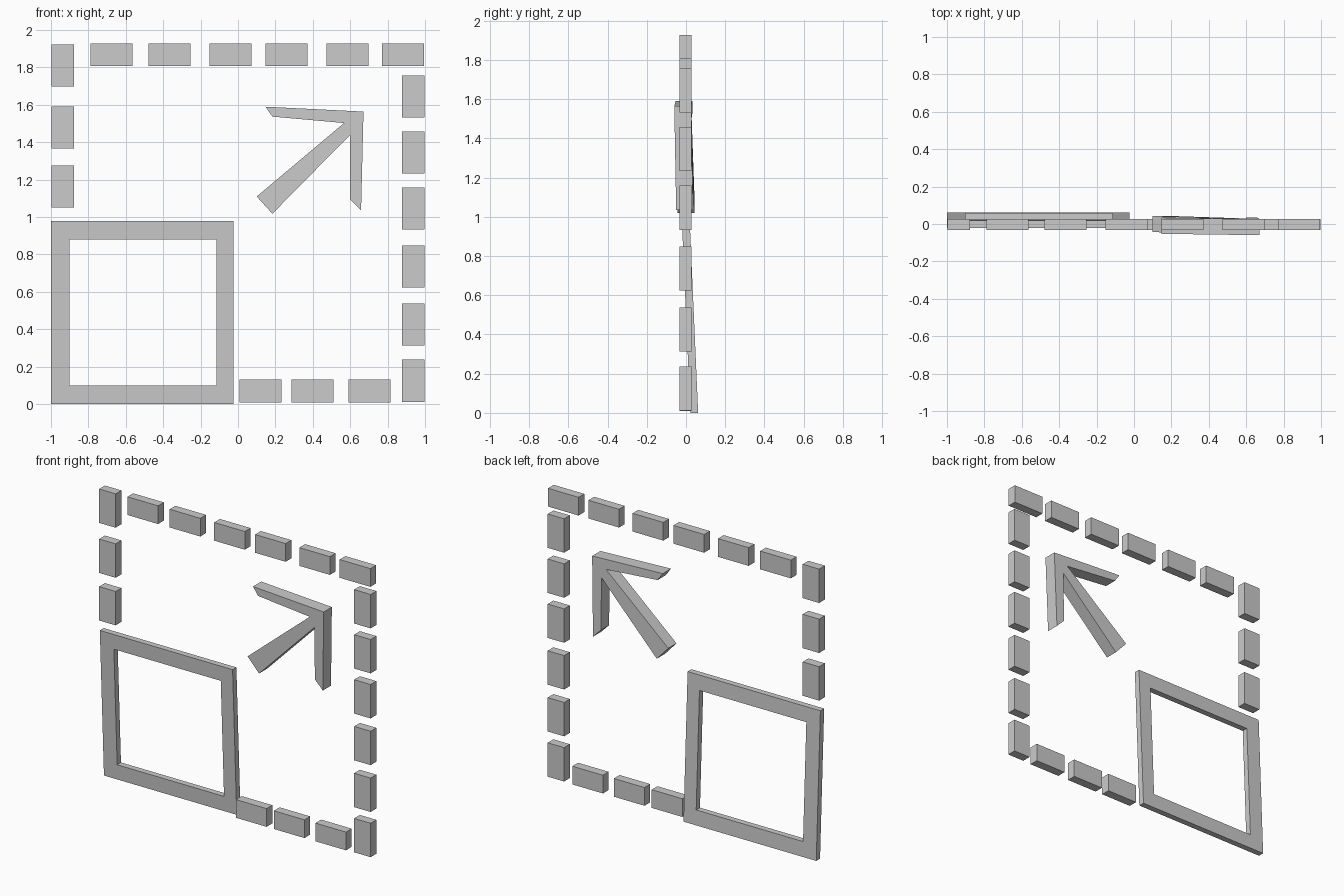
import bpy, bmesh

if "Cube" in bpy.data.objects:
    bpy.data.objects.remove(bpy.data.objects["Cube"])

def make_object(name, bm):
    bmesh.ops.recalc_face_normals(bm, faces=bm.faces)
    mesh = bpy.data.meshes.new(name)
    bm.to_mesh(mesh)
    bm.free()
    obj = bpy.data.objects.new(name, mesh)
    bpy.context.collection.objects.link(obj)
    return obj

def add_prism(bm, outline, y_mid, half):
    """Extrude an x,z outline through y; y_mid(x, z) gives the tilted mid plane."""
    front = [bm.verts.new((x, y_mid(x, z) - half, z)) for x, z in outline]
    back = [bm.verts.new((x, y_mid(x, z) + half, z)) for x, z in outline]
    n = len(outline)
    for i in range(n):
        j = (i + 1) % n
        bm.faces.new((front[i], front[j], back[j], back[i]))
    return front, back

def rect(x0, x1, z0, z1):
    return [(x0, z0), (x1, z0), (x1, z1), (x0, z1)]

# Dashed border: equal blocks, upright at the sides, lying at top and bottom
LONG, SHORT = 0.225, 0.121
dashes = []
for z in (1.811, 1.479, 1.163):
    dashes.append((-0.937, z, SHORT, LONG))
for z in (1.644, 1.345, 1.046, 0.736, 0.425, 0.125):
    dashes.append((0.936, z, SHORT, LONG))
for x in (-0.677, -0.367, -0.04, 0.26, 0.585, 0.882):
    dashes.append((x, 1.867, LONG, SHORT))
for x in (0.12, 0.398, 0.703):
    dashes.append((x, 0.07, LONG, SHORT))
for i, (x, z, w, h) in enumerate(dashes):
    bm = bmesh.new()
    outline = rect(x - w / 2, x + w / 2, z - h / 2, z + h / 2)
    front, back = add_prism(bm, outline, lambda x, z: -0.002, 0.03)
    bm.faces.new(front)
    bm.faces.new(back)
    make_object(f"border_dash_{i + 1}", bm)

# Small square frame, leaning slightly forward at the top
bm = bmesh.new()
lean = lambda x, z: 0.042 - 0.044 * z
of, ob = add_prism(bm, rect(-1.0, -0.025, 0.0, 0.98), lean, 0.02)
nf, nb = add_prism(bm, rect(-0.9, -0.115, 0.1, 0.88), lean, 0.02)
for outer, inner in ((of, nf), (ob, nb)):
    for i in range(4):
        j = (i + 1) % 4
        bm.faces.new((outer[i], outer[j], inner[j], inner[i]))
make_object("square_frame", bm)

# Diagonal arrow: tapered shaft and two head arms, slightly tilted
bm = bmesh.new()
outline = [(0.10, 1.11), (0.184, 1.018), (0.60, 1.44), (0.60, 1.094),
           (0.658, 1.035), (0.671, 1.564), (0.147, 1.59), (0.184, 1.537),
           (0.60, 1.503)]
outline[-1] = (0.567, 1.503)
tilt = lambda x, z: -0.008 - 0.015 * (x - 0.4) - 0.018 * (z - 1.3)
front, back = add_prism(bm, outline, tilt, 0.043)
# caps split into shaft, right arm and left arm
for side in (front, back):
    for ids in ((0, 1, 2, 8), (2, 3, 4, 5), (5, 6, 7, 8), (2, 5, 8)):
        bm.faces.new([side[i] for i in ids])
bmesh.ops.dissolve_limit(bm, angle_limit=0.002, verts=bm.verts, edges=bm.edges)
make_object("arrow", bm)
